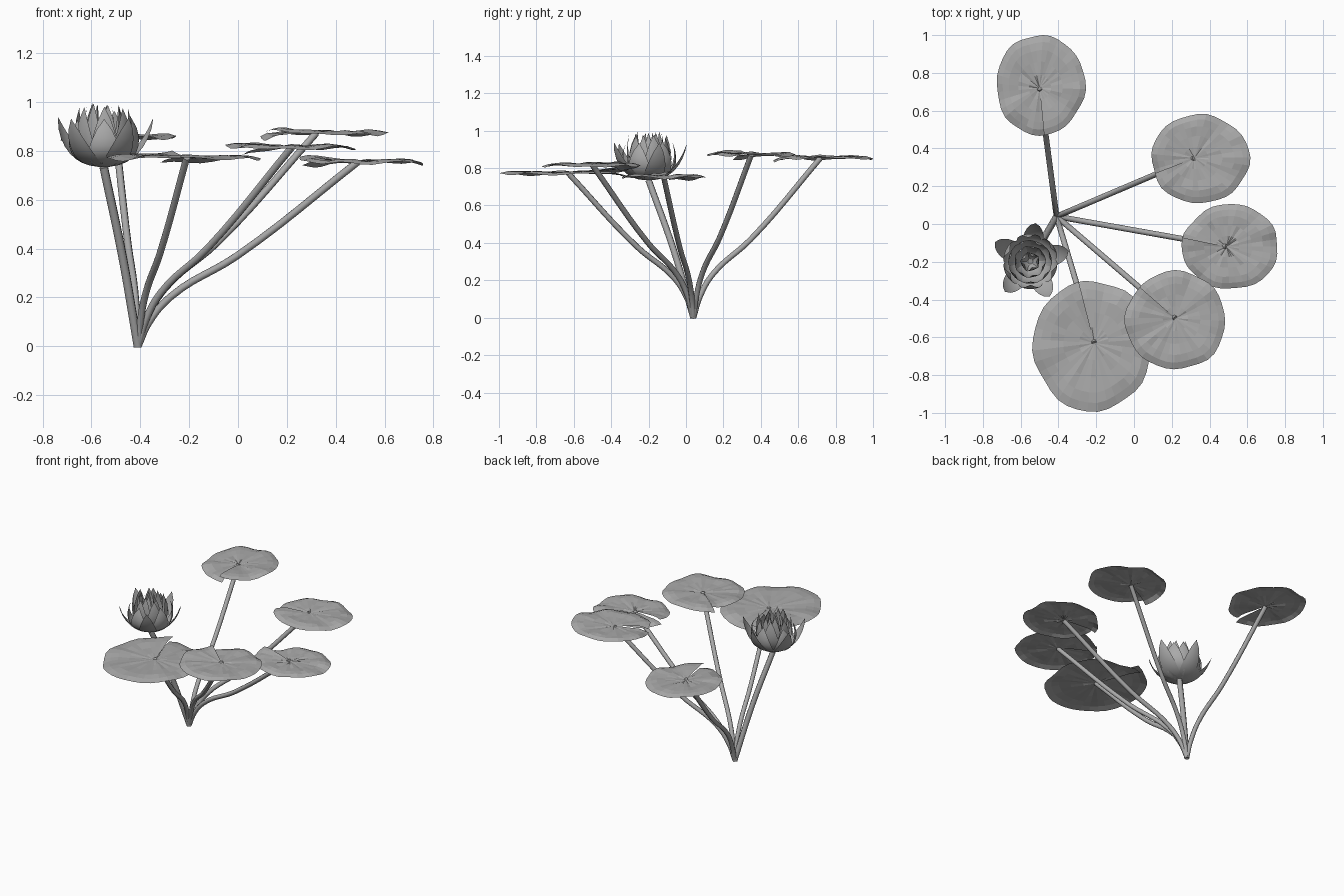
import bpy, bmesh, math, random
from mathutils import Vector

random.seed(4)
cube = bpy.data.objects.get("Cube")
if cube:
    bpy.data.objects.remove(cube)

grey = bpy.data.materials.new("plain grey")
grey.use_nodes = True
grey.diffuse_color = (0.4, 0.4, 0.4, 1)
grey.node_tree.nodes["Principled BSDF"].inputs["Base Color"].default_value = (0.4, 0.4, 0.4, 1)

ROOT = Vector((-0.41, 0.04, 0))


def add_object(name, data):
    obj = bpy.data.objects.new(name, data)
    data.materials.append(grey)
    bpy.context.collection.objects.link(obj)
    return obj


def grid_mesh(name, rows, smooth):
    """Skin a list of equally long point rows."""
    bm = bmesh.new()
    vs = [[bm.verts.new(p) for p in row] for row in rows]
    for a, b in zip(vs, vs[1:]):
        for i in range(len(a) - 1):
            bm.faces.new((a[i], a[i + 1], b[i + 1], b[i]))
    bmesh.ops.remove_doubles(bm, verts=bm.verts, dist=0.0002)
    for f in bm.faces:
        f.smooth = smooth
    mesh = bpy.data.meshes.new(name)
    bm.to_mesh(mesh)
    bm.free()
    return add_object(name, mesh)


def stem(name, tip, bends, radius):
    """Round stalk from the root; bends are (sideways, upward) fractions."""
    curve = bpy.data.curves.new(name, "CURVE")
    curve.dimensions = "3D"
    curve.bevel_depth = radius
    curve.bevel_resolution = 2
    curve.resolution_u = 6
    curve.use_fill_caps = True
    spline = curve.splines.new("BEZIER")
    spline.bezier_points.add(len(bends) - 1)
    d = Vector(tip) - ROOT
    for p, (t, h) in zip(spline.bezier_points, bends):
        p.co = ROOT + Vector((d.x * t, d.y * t, d.z * h))
        p.handle_left_type = p.handle_right_type = "AUTO"
    add_object(name, curve)


def lily_pad(name, center, rx, ry, tip):
    """Wavy round leaf, split from the stalk to the edge nearest the root."""
    c, hub = Vector(center), Vector(tip)
    toward = math.atan2(ROOT.y - c.y, ROOT.x - c.x)
    segs = 36
    waves = [(k, random.uniform(0, 6.3)) for k in (3, 5, 8)]
    rings = ((0, 0), (0.25, 0.004), (0.5, 0.006), (0.72, 0.009), (0.87, 0.006), (1, -0.005))
    rows = []
    for f, lift in rings:
        row = []
        for i in range(segs + 1):
            t = i / segs
            a = toward - 0.04 + t * (math.tau + 0.08)
            ripple = sum(math.sin(k * a + ph) for k, ph in waves)
            out = 1 + 0.012 * ripple
            rim = Vector((c.x + rx * out * math.cos(a), c.y + ry * out * math.sin(a), c.z))
            p = hub.lerp(rim, f)
            lips = math.exp(-t * 12) - math.exp(-(1 - t) * 12)
            p.z = c.z + lift + f * f * 0.004 * ripple + f * 0.02 * lips
            if 0 < f < 1:
                p.z += random.uniform(-0.003, 0.003)
            row.append(p)
        rows.append(row)
    rows.reverse()
    pad = grid_mesh(name, rows, False)
    pad.data.flip_normals()


# Leaves with their stalks
BENDS = ((0, 0), (0.05, 0.13), (0.15, 0.27), (0.45, 0.49), (1, 1))
PADS = {
    "back_right": ((0.35, 0.345, 0.873), 0.26, 0.235, (0.32, 0.35)),
    "right": ((0.51, -0.12, 0.755), 0.255, 0.225, (0.49, -0.12)),
    "front_right": ((0.22, -0.51, 0.815), 0.265, 0.26, (0.22, -0.5)),
    "front": ((-0.22, -0.645, 0.773), 0.315, 0.345, (-0.21, -0.63)),
    "back": ((-0.495, 0.735, 0.855), 0.235, 0.265, (-0.5, 0.72)),
}
for place, (center, rx, ry, hub) in PADS.items():
    tip = (*hub, center[2])
    lily_pad(place + "_leaf", center, rx, ry, tip)
    stem(place + "_leaf_stem", tip, BENDS, 0.015)

# Flower stalk
FLOWER = Vector((-0.55, -0.2, 0.735))
stem("flower_stem", FLOWER, ((0, 0), (0.45, 0.5), (1, 1)), 0.018)


def petal(name, angle, bend, end, half_width):
    """Cupped pointed petal along a curve given as (radius, height)."""
    radial = Vector((math.cos(angle), math.sin(angle), 0))
    side = Vector((-radial.y, radial.x, 0))
    base, bend, end = Vector((0.012, 0)), Vector(bend), Vector(end)
    rows = []
    for i in range(9):
        u = i / 8
        r, z = base * (1 - u) ** 2 + bend * 2 * u * (1 - u) + end * u * u
        w = half_width * math.sin(math.pi * (0.08 + 0.92 * u)) ** 0.75 if i < 8 else 0
        row = []
        for j in range(-3, 4):
            s = w * j / 3
            row.append(FLOWER + radial * (r - 4 * s * s) + side * s + Vector((0, 0, z)))
        rows.append(row)
    grid_mesh(name, rows, True)


# Petal rings: name, count, first angle, bend, tip, half width
RINGS = (
    ("outer", 5, 0.2, (0.17, 0.01), (0.21, 0.2), 0.055),
    ("cup", 6, 0.6, (0.2, 0.02), (0.125, 0.2), 0.065),
    ("middle", 7, 0.2, (0.15, 0.03), (0.1, 0.235), 0.055),
    ("inner", 7, 0.5, (0.11, 0.04), (0.07, 0.25), 0.042),
    ("heart", 5, 0.0, (0.07, 0.04), (0.03, 0.245), 0.032),
)
for ring, count, start, bend, end, width in RINGS:
    for i in range(count):
        grow = random.uniform(0.95, 1.05)
        petal(f"{ring}_petal_{i + 1}", start + math.tau * i / count + random.uniform(-0.08, 0.08),
              bend, (end[0] * grow, end[1] * grow), width)
